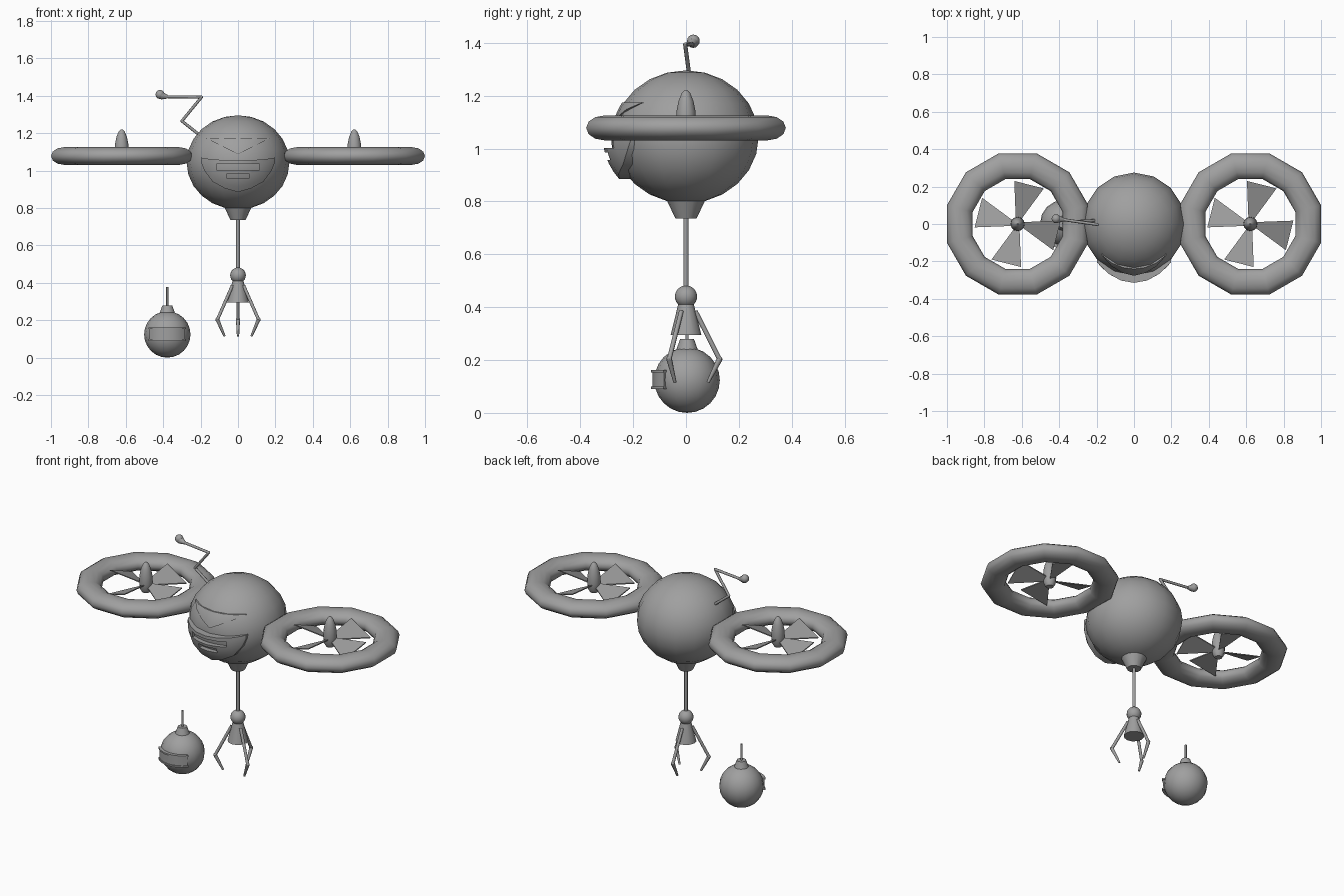
import bpy, bmesh, math
from mathutils import Vector, Matrix

if "Cube" in bpy.data.objects:
    bpy.data.objects.remove(bpy.data.objects["Cube"], do_unlink=True)

grey = bpy.data.materials.new("plain_grey")
grey.use_nodes = True
GREY = (0.35, 0.35, 0.35, 1)
grey.diffuse_color = GREY
grey.node_tree.nodes["Principled BSDF"].inputs["Base Color"].default_value = GREY


def smooth(ob, angle=40):
    bpy.ops.object.select_all(action="DESELECT")
    ob.select_set(True)
    bpy.context.view_layer.objects.active = ob
    bpy.ops.object.shade_smooth_by_angle(angle=math.radians(angle))


def finish(name, bm, angle=40):
    bmesh.ops.recalc_face_normals(bm, faces=bm.faces)
    mesh = bpy.data.meshes.new(name)
    bm.to_mesh(mesh)
    bm.free()
    mesh.materials.append(grey)
    ob = bpy.data.objects.new(name, mesh)
    bpy.context.collection.objects.link(ob)
    smooth(ob, angle)
    return ob


def ball(name, loc, radius, flat=1.0, segs=16, rings=12):
    bm = bmesh.new()
    mat = Matrix.Translation(loc) @ Matrix.Diagonal((1, 1, flat, 1))
    bmesh.ops.create_uvsphere(bm, u_segments=segs, v_segments=rings, radius=radius, matrix=mat)
    return finish(name, bm)


def rod(name, a, b, r1, r2=None, segs=8):
    a, b = Vector(a), Vector(b)
    mat = Matrix.Translation((a + b) / 2) @ (b - a).to_track_quat("Z", "Y").to_matrix().to_4x4()
    bm = bmesh.new()
    bmesh.ops.create_cone(bm, cap_ends=True, segments=segs, radius1=r1,
                          radius2=r1 if r2 is None else r2, depth=(b - a).length, matrix=mat)
    return finish(name, bm, 50)


def loft(name, loops, closed=False, angle=40):
    """Skin a row of equal closed loops, capping or joining the ends."""
    bm = bmesh.new()
    rows = [[bm.verts.new(p) for p in loop] for loop in loops]
    n = len(rows[0])
    pairs = list(zip(rows, rows[1:])) + ([(rows[-1], rows[0])] if closed else [])
    for a, b in pairs:
        for i in range(n):
            j = (i + 1) % n
            bm.faces.new((a[i], a[j], b[j], b[i]))
    if not closed:
        bm.faces.new(rows[0])
        bm.faces.new(rows[-1])
    bmesh.ops.remove_doubles(bm, verts=bm.verts, dist=0.0001)
    return finish(name, bm, angle)


def circle(r, z, loc, segs=12):
    return [(loc[0] + r * math.cos(math.tau * i / segs),
             loc[1] + r * math.sin(math.tau * i / segs), z) for i in range(segs)]


# Body
R, FLAT, ZC = 0.275, 0.915, 1.044
ball("body", (0, 0, ZC), R, FLAT)
rod("neck", (0, 0, 0.735), (0, 0, 0.82), 0.04, 0.08, 16)


# Face plates wrapped on the body
def plate(name, half, inner, outer):
    """half: (x, top, bottom) from the middle outwards; offsets are from the body."""
    cols = [(-x, t, b) for x, t, b in reversed(half[1:])] + half
    loops = []
    for x, top, bottom in cols:
        heights = [bottom + (top - bottom) * k / 6 for k in range(7)]

        def at(z, d):
            y = math.sqrt(max(R * R - x * x - ((z - ZC) / FLAT) ** 2, 0))
            return (x, -y - d, z)
        loops.append([at(z, outer(x)) for z in heights] +
                     [at(z, inner) for z in reversed(heights)])
    return loft(name, loops, angle=35)


plate("brow_plate", [(0, 1.175, 1.088), (0.06, 1.175, 1.118), (0.12, 1.175, 1.148),
                     (0.17, 1.175, 1.172)], -0.03, lambda x: 0.006)
mask = plate("face_mask", [(0, 1.055, 0.885), (0.07, 1.056, 0.905), (0.135, 1.06, 0.94),
                           (0.18, 1.066, 1.0), (0.197, 1.07, 1.045)],
             -0.03, lambda x: 0.012 + 0.028 * (1 - (x / 0.2) ** 2))
for width, top, bottom in ((0.115, 1.036, 1.002), (0.06, 0.985, 0.957)):
    half = [(width * k / 3, top, bottom) for k in range(4)]
    cutter = plate("mouth_cutter", half, 0.008, lambda x: 0.08)
    cutter.hide_render = True
    mod = mask.modifiers.new("mouth_slot", "BOOLEAN")
    mod.operation, mod.solver, mod.object = "DIFFERENCE", "EXACT", cutter
    bpy.ops.object.select_all(action="DESELECT")
    mask.select_set(True)
    bpy.context.view_layer.objects.active = mask
    bpy.ops.object.modifier_apply(modifier=mod.name)
    bpy.data.objects.remove(cutter, do_unlink=True)
smooth(mask, 35)

# Ducted rotors
RX, RZ = 0.622, 1.078
for side, sx in (("left", 1), ("right", -1)):
    cx = sx * RX
    loops = []
    for i in range(12):
        a = math.tau * (i + 0.5) / 12
        ring = []
        for k in range(12):
            t = math.tau * k / 12
            r = 0.32 + 0.071 * math.cos(t)
            ring.append((cx + r * math.cos(a), r * math.sin(a), RZ + 0.047 * math.sin(t)))
        loops.append(ring)
    loft(side + "_rotor_ring", loops, closed=True, angle=60)

    hub = [(0.022, 1.04), (0.034, 1.06), (0.038, 1.1), (0.036, 1.14),
           (0.028, 1.18), (0.016, 1.21), (0.004, 1.221)]
    loft(side + "_rotor_hub", [circle(r, z, (cx, 0)) for r, z in hub])

    # Pitched blades, wide at the tips
    for n in range(4):
        spin = Matrix.Translation((cx, 0, 0)) @ Matrix.Rotation(n * math.pi / 2, 4, "Z")
        outline = [(0.02, 0.01, 1.09), (0.23, 0.018, 1.115), (0.19, -0.14, 1.055),
                   (0.02, -0.015, 1.075)]
        loft(f"{side}_blade_{n + 1}",
             [[spin @ Vector((x, y, z + dz)) for x, y, z in outline] for dz in (-0.003, 0.003)])

# Bent antenna with a teardrop tip
path = [(-0.18, 0.02, 1.17), (-0.3, 0.014, 1.265), (-0.195, -0.003, 1.393), (-0.39, 0.025, 1.395)]
for n, (a, b) in enumerate(zip(path, path[1:])):
    rod(f"antenna_{n + 1}", a, b, 0.008)
    ball(f"antenna_joint_{n + 1}", b, 0.008, segs=8, rings=6)
rod("antenna_tip_cone", (-0.375, 0.023, 1.394), (-0.408, 0.027, 1.401), 0.009, 0.021, 12)
ball("antenna_tip", (-0.417, 0.028, 1.407), 0.024, segs=12, rings=8)

# Grabber arm
rod("arm_rod", (0, 0, 0.75), (0, 0, 0.46), 0.01, segs=12)
ball("wrist_ball", (0, 0, 0.44), 0.042)
rod("claw_base", (0, 0, 0.295), (0, 0, 0.425), 0.058, 0.026, 12)
for n in range(3):
    turn = Matrix.Rotation(math.pi / 2 + n * math.tau / 3, 3, "Z")
    root, elbow, tip = (turn @ Vector((r, 0, z))
                        for r, z in ((0.035, 0.385), (0.127, 0.203), (0.083, 0.115)))
    rod(f"finger_upper_{n + 1}", root, elbow, 0.009)
    ball(f"finger_elbow_{n + 1}", elbow, 0.011, segs=8, rings=6)
    rod(f"finger_lower_{n + 1}", elbow, tip, 0.011, 0.006)

# Small round companion with a curved visor
PX = -0.378
ball("pod_body", (PX, 0.004, 0.124), 0.124)
rod("pod_cap", (PX, 0.004, 0.235), (PX, 0.004, 0.28), 0.042, 0.026, 12)
rod("pod_antenna", (PX, 0.004, 0.27), (PX, 0.004, 0.377), 0.006)


def visor(name, inner, outer, low, high, spread):
    loops = []
    for k in range(9):
        a = math.radians(-90 + spread * (k / 4 - 1))
        loops.append([(PX + r * math.cos(a), r * math.sin(a), z) for r, z in
                      ((inner, low), (outer, low), (outer, high), (inner, high))])
    loft(name, loops)


visor("pod_visor", 0.1, 0.126, 0.097, 0.158, 49)
visor("pod_visor_lower_rim", 0.095, 0.132, 0.09, 0.099, 50)
visor("pod_visor_upper_rim", 0.095, 0.132, 0.153, 0.162, 50)
